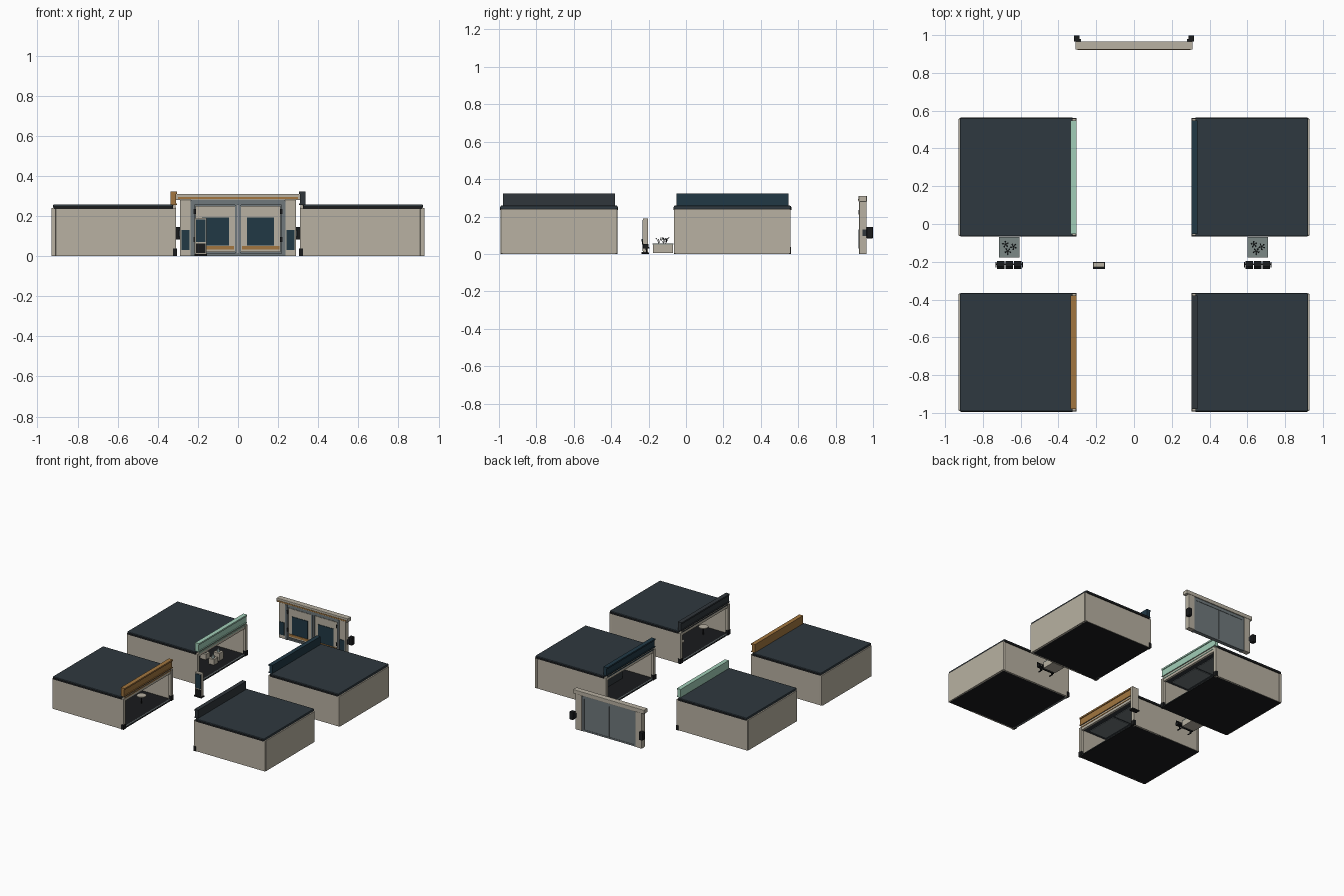
import bpy
from math import radians, cos, sin, pi
from mathutils import Vector

if "Cube" in bpy.data.objects:
    bpy.data.objects.remove(bpy.data.objects["Cube"])


def material(name, rgb):
    m = bpy.data.materials.new(name)
    m.diffuse_color = (*rgb, 1)
    m.use_nodes = True
    m.node_tree.nodes["Principled BSDF"].inputs["Base Color"].default_value = m.diffuse_color
    return m


BEIGE = material("beige", (0.48, 0.44, 0.36))
ROOF = material("slate", (0.028, 0.04, 0.05))
BLACK = material("black", (0.01, 0.011, 0.012))
NAVY = material("navy", (0.015, 0.04, 0.06))
ORANGE = material("orange", (0.36, 0.18, 0.05))
MINT = material("mint", (0.36, 0.62, 0.48))
GREY = material("grey", (0.16, 0.19, 0.2))
CHARCOAL = material("charcoal", (0.03, 0.037, 0.044))
STONE = material("stone", (0.2, 0.25, 0.24))


def box(name, x, y, z, mat, bevel=0, rot=0):
    """Box from (min, max) ranges, rot tilts it about x."""
    bpy.ops.mesh.primitive_cube_add(size=1, location=(sum(x) / 2, sum(y) / 2, sum(z) / 2))
    o = bpy.context.object
    o.name = name
    o.scale = (abs(x[1] - x[0]), abs(y[1] - y[0]), abs(z[1] - z[0]))
    bpy.ops.object.transform_apply(location=False, rotation=False, scale=True)
    o.rotation_euler.x = rot
    o.data.materials.append(mat)
    if bevel:
        b = o.modifiers.new("bevel", 'BEVEL')
        b.width, b.segments = bevel, 2
    return o


def rod(name, a, b, r, mat, r2=None, sides=8):
    """Cylinder or cone between two points."""
    a, b = Vector(a), Vector(b)
    bpy.ops.mesh.primitive_cone_add(vertices=sides, radius1=r, radius2=r if r2 is None else r2,
                                    depth=(b - a).length, location=(a + b) / 2)
    o = bpy.context.object
    o.name = name
    o.rotation_euler = (b - a).to_track_quat('Z', 'Y').to_euler()
    o.data.materials.append(mat)
    return o


def shop(name, s, yc, colour):
    """Open-fronted shop; u runs from the aisle outwards, s is the side."""
    def part(label, u, v, z, mat, bevel=0):
        return box(f"{name}_{label}", (s * u[0], s * u[1]), (yc + v[0], yc + v[1]), z, mat, bevel)
    h = 0.313
    part("floor", (0.31, 0.925), (-0.305, 0.305), (0, 0.007), BLACK)
    part("back_wall", (0.915, 0.93), (-0.303, 0.303), (0, 0.24), BEIGE)
    part("roof", (0.325, 0.922), (-h, h), (0.239, 0.258), ROOF, 0.005)
    part("ceiling", (0.33, 0.915), (-0.3, 0.3), (0.228, 0.24), CHARCOAL)
    for e in (-1, 1):
        part("side_wall", (0.318, 0.915), (e * 0.297, e * 0.309), (0, 0.24), BEIGE)
        part("corner_trim", (0.908, 0.928), (e * 0.29, e * 0.312), (0, 0.24), BEIGE, 0.004)
        part("front_post", (0.308, 0.33), (e * 0.285, e * 0.31), (0, 0.24), BEIGE)
        part("post_shoe", (0.305, 0.325), (e * 0.28, e * h), (0, 0.038), BLACK)
        part("roof_edge", (0.325, 0.918), (e * 0.304, e * 0.315), (0.236, 0.25), BLACK)
    # sign board with raised rims
    part("sign", (0.31, 0.337), (-0.3, 0.3), (0.255, 0.322), colour)
    part("sign_rim_top", (0.304, 0.312), (-0.3, 0.3), (0.31, 0.322), colour)
    part("sign_rim_low", (0.304, 0.312), (-0.3, 0.3), (0.255, 0.263), colour)
    part("lintel", (0.312, 0.33), (-0.29, 0.29), (0.215, 0.255), BEIGE)
    part("lintel_strip", (0.309, 0.313), (-0.29, 0.29), (0.236, 0.243), colour)
    part("sill", (0.312, 0.326), (-0.29, 0.29), (0, 0.012), GREY)
    # ceiling lights
    for i in range(3):
        for j in range(2):
            u, v = 0.38 + 0.18 * i, -0.27 + 0.28 * j
            part("ceiling_panel", (u, u + 0.15), (v, v + 0.26), (0.224, 0.229), GREY)
    # wall shelves
    for z in (0.07, 0.13, 0.19):
        part("shelf", (0.875, 0.915), (-0.25, 0.25), (z, z + 0.006), CHARCOAL)


shop("mint_shop", -1, 0.248, MINT)
shop("orange_shop", -1, -0.679, ORANGE)
shop("navy_shop", 1, 0.248, NAVY)
shop("charcoal_shop", 1, -0.679, CHARCOAL)

# display plinths in the mint shop
for x, y, h in ((-0.42, 0.29, 0.05), (-0.43, 0.37, 0.065), (-0.52, 0.33, 0.05)):
    box("display_plinth", (x - 0.025, x + 0.025), (y - 0.025, y + 0.025), (0.007, h), BEIGE)
    rod("display_item", (x, y, h), (x, y, h + 0.025), 0.012, STONE, 0.007, 12)

# counter with goods in the navy shop
box("counter", (0.5, 0.55), (0.08, 0.42), (0.007, 0.085), CHARCOAL)
for i in range(5):
    y = 0.11 + i * 0.065
    box("counter_goods", (0.51, 0.535), (y, y + 0.035), (0.085, 0.105), BEIGE)

# small round tables in the front shops
for x in (-0.45, 0.45):
    for y in (-0.86, -0.56):
        rod("table_leg", (x, y, 0.007), (x, y, 0.065), 0.005, BLACK)
        rod("table_top", (x, y, 0.065), (x, y, 0.071), 0.035, BEIGE, sides=24)

# planters with leaf tufts, and seat rows
for s in (-1, 1):
    cx = s * 0.66 if s < 0 else 0.655
    box("planter", (cx - 0.055, cx + 0.055), (-0.177, -0.07), (0.006, 0.05), BEIGE)
    box("planter_top", (cx - 0.055, cx + 0.055), (-0.178, -0.068), (0.05, 0.057), STONE)
    for dx, y in ((-0.02, -0.107), (0.022, -0.12), (-0.008, -0.145)):
        base = Vector((cx + dx, y, 0.057))
        for k in range(5):
            a = 2 * pi * k / 5 + dx * 40
            tip = base + Vector((0.014 * cos(a), 0.014 * sin(a), 0.022 + 0.004 * (k % 3)))
            rod("plant_stem", base, tip, 0.0012, BLACK, sides=5)
            bpy.ops.mesh.primitive_ico_sphere_add(subdivisions=1, radius=0.0045, location=tip)
            leaf = bpy.context.object
            leaf.name = "plant_leaf"
            leaf.scale.z = 0.5
            leaf.data.materials.append(CHARCOAL)
    for k in (-1, 0, 1):
        x = cx + k * 0.045
        box("seat", (x - 0.02, x + 0.02), (-0.228, -0.196), (0.029, 0.036), BLACK, 0.002)
        box("seat_back", (x - 0.02, x + 0.02), (-0.235, -0.229), (0.034, 0.08), BLACK, 0.002,
            radians(10))
    box("seat_beam", (cx - 0.072, cx + 0.072), (-0.216, -0.208), (0.022, 0.03), BLACK)
    for e in (-1, 1):
        box("seat_leg", (cx + e * 0.05 - 0.003, cx + e * 0.05 + 0.003), (-0.215, -0.209),
            (0.004, 0.024), BLACK)
        box("seat_foot", (cx + e * 0.05 - 0.004, cx + e * 0.05 + 0.004), (-0.235, -0.197),
            (0, 0.005), BLACK)
        box("armrest", (cx + e * 0.07 - 0.003, cx + e * 0.07 + 0.003), (-0.23, -0.2),
            (0.03, 0.054), BLACK)

# information kiosk
box("kiosk_base", (-0.218, -0.154), (-0.237, -0.2), (0, 0.01), BLACK)
box("kiosk_body", (-0.216, -0.156), (-0.23, -0.203), (0.01, 0.19), BEIGE, 0.004)
box("kiosk_screen", (-0.209, -0.163), (-0.233, -0.229), (0.07, 0.182), NAVY)
box("kiosk_lower_panel", (-0.209, -0.163), (-0.233, -0.229), (0.015, 0.062), BLACK)

# gate with double doors
box("gate_beam", (-0.31, 0.31), (0.923, 0.967), (0.279, 0.31), BEIGE, 0.003)
box("gate_strip", (-0.3, 0.3), (0.92, 0.925), (0.285, 0.294), ORANGE)
box("door_header", (-0.235, 0.235), (0.93, 0.96), (0.255, 0.28), GREY)
box("threshold", (-0.235, 0.235), (0.93, 0.96), (0, 0.012), GREY)
for s in (-1, 1):
    def gate(label, x, y, z, mat, bevel=0):
        return box(label, (s * x[0], s * x[1]), y, z, mat, bevel)
    gate("gate_pillar", (0.235, 0.29), (0.926, 0.966), (0, 0.28), BEIGE, 0.003)
    gate("pillar_panel", (0.242, 0.282), (0.922, 0.928), (0.03, 0.13), NAVY)
    gate("door_jamb", (0.218, 0.236), (0.925, 0.962), (0, 0.275), GREY)
    gate("door_core", (0.003, 0.22), (0.943, 0.957), (0.01, 0.257), GREY)
    gate("door_face", (0.016, 0.212), (0.935, 0.944), (0.02, 0.25), BEIGE)
    gate("door_window", (0.045, 0.18), (0.931, 0.937), (0.052, 0.192), NAVY)
    gate("door_stripe", (0.02, 0.208), (0.931, 0.937), (0.032, 0.05), ORANGE)
    gate("door_stile", (0.003, 0.015), (0.93, 0.945), (0.012, 0.257), GREY)
    for z in (0.07, 0.21):
        gate("hinge", (0.21, 0.222), (0.922, 0.932), (z, z + 0.025), BLACK)
    gate("motor_arm", (0.28, 0.296), (0.945, 0.98), (0.095, 0.13), CHARCOAL)
    gate("motor_box", (0.288, 0.318), (0.966, 0.999), (0.083, 0.145), BLACK, 0.003)
